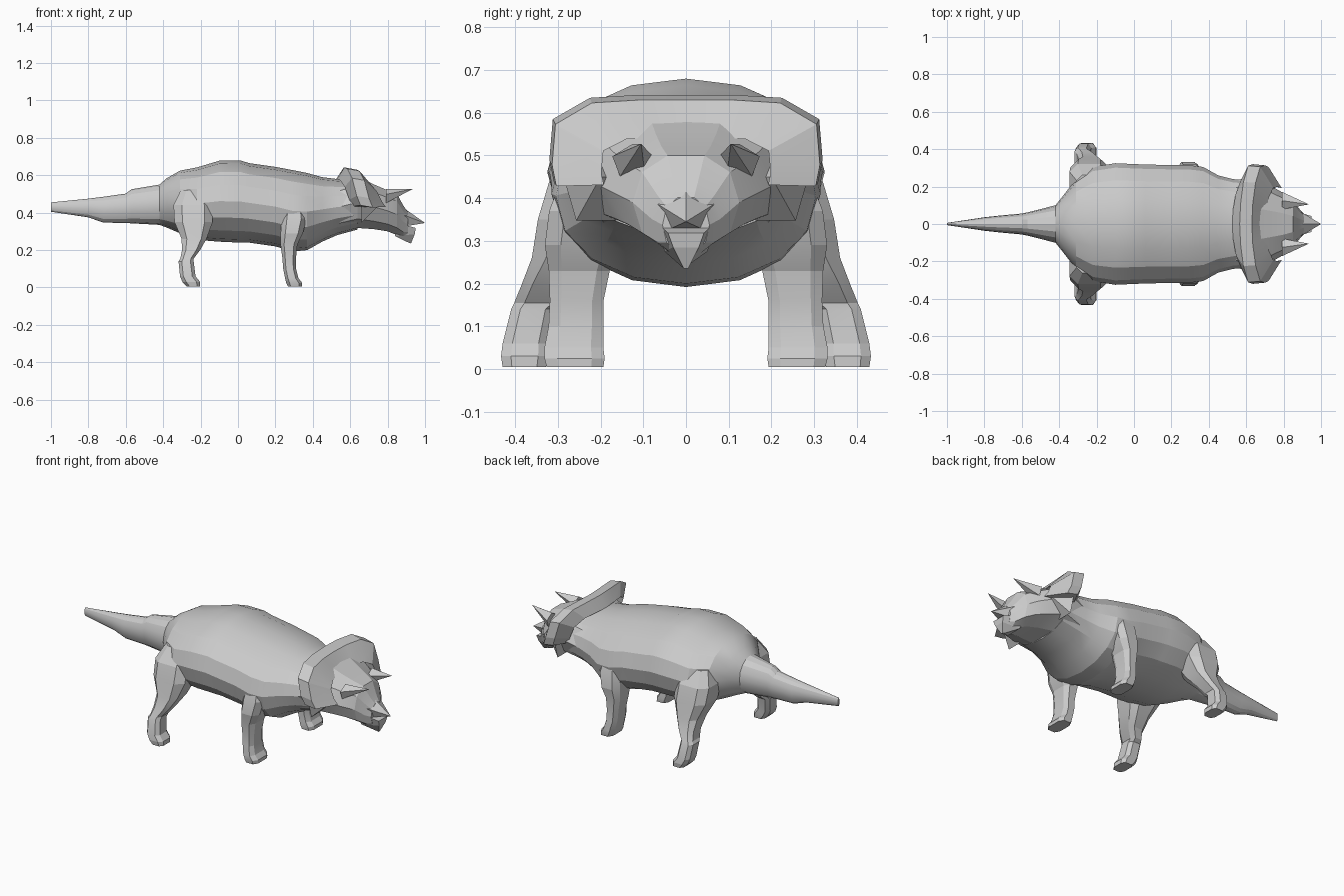
import bpy, bmesh, math
from mathutils import Vector


def finish(name, bm, angle=20):
    bmesh.ops.recalc_face_normals(bm, faces=bm.faces)
    me = bpy.data.meshes.new(name)
    bm.to_mesh(me)
    bm.free()
    ob = bpy.data.objects.new(name, me)
    bpy.context.collection.objects.link(ob)
    bpy.ops.object.select_all(action='DESELECT')
    ob.select_set(True)
    bpy.context.view_layer.objects.active = ob
    bpy.ops.object.shade_smooth_by_angle(angle=math.radians(angle))
    return ob


def skin(name, rings, angle=20):
    """Bridge closed rings of points and cap both ends."""
    bm = bmesh.new()
    vs = [[bm.verts.new(p) for p in r] for r in rings]
    n = len(vs[0])
    for a, b in zip(vs, vs[1:]):
        for i in range(n):
            j = (i + 1) % n
            bm.faces.new((a[i], a[j], b[j], b[i]))
    bm.faces.new(vs[0])
    bm.faces.new(vs[-1])
    return finish(name, bm, angle)


def oval(n, power, phase=0.0):
    """Unit superellipse."""
    pts = []
    for i in range(n):
        t = 2 * math.pi * (i + phase) / n
        c, s = math.cos(t), math.sin(t)
        pts.append((math.copysign(abs(c) ** (2 / power), c),
                    math.copysign(abs(s) ** (2 / power), s)))
    return pts


def loft_x(name, sections, n=16, power=2.1, angle=20):
    """Sections are (x, top z, bottom z, half width)."""
    rings = [[(x, hw * u, (t + b) / 2 + (t - b) / 2 * v) for u, v in oval(n, power)]
             for x, t, b, hw in sections]
    return skin(name, rings, angle)


def leg(name, sections, side):
    """Sections are (z, back x, front x, inner y, outer y)."""
    rings = [[((a + b) / 2 + (b - a) / 2 * u, side * ((i + o) / 2 + (o - i) / 2 * v), z)
              for u, v in oval(8, 3.2, 0.5)] for z, a, b, i, o in sections]
    return skin(name, rings, 15)


def spike(name, base, tip, ry, rz, sides=5):
    """Horn with an oval base in the yz plane."""
    bm = bmesh.new()
    top = bm.verts.new(tip)
    ring = [bm.verts.new(Vector(base) + Vector((0, ry * u, rz * v)))
            for u, v in oval(sides, 2, sides / 4)]
    for i in range(sides):
        bm.faces.new((ring[i], ring[(i + 1) % sides], top))
    bm.faces.new(ring)
    return finish(name, bm, 10)


# Tail, trunk and neck
loft_x("body_and_tail", [
    (-1.00, .455, .405, .006), (-.80, .475, .375, .036), (-.72, .485, .347, .045),
    (-.60, .502, .345, .056), (-.57, .525, .343, .062), (-.42, .55, .335, .10),
    (-.38, .585, .32, .15), (-.31, .625, .29, .24), (-.22, .642, .255, .305),
    (-.10, .678, .245, .325), (.01, .68, .24, .32), (.06, .665, .24, .318),
    (.20, .645, .22, .315), (.29, .628, .192, .315), (.37, .612, .20, .305),
    (.45, .59, .245, .26), (.53, .58, .28, .24), (.64, .57, .31, .23)])

# Head narrowing towards the muzzle
loft_x("head", [
    (.54, .57, .29, .235), (.64, .60, .312, .25), (.73, .555, .306, .205),
    (.80, .525, .295, .165), (.85, .505, .275, .125), (.885, .44, .262, .08),
    (.91, .405, .27, .055)], n=10, power=2.2, angle=12)

# Bony collar: back root, two rim edges, front root
half = [(.31, .44, .69), (.32, .49, .67), (.312, .585, .645),
        (.225, .635, .62), (.11, .642, .605)]
arch = half + [(0, .642, .60)] + [(-y, z, x) for y, z, x in reversed(half)]
skin("neck_frill", [[(x - .075, y * .74, .42 + (z - .42) * .72),
                     (x - .035, y, z),
                     (x + .03, y * .98, z - .012),
                     (x + .10, y * .62, .42 + (z - .42) * .55)] for y, z, x in arch], 12)

# Horns, brow ridges and cheek spikes, mirrored
for s, side in ((1, "left"), (-1, "right")):
    spike(f"brow_horn_{side}", (.79, s * .125, .485), (.935, s * .105, .527), .05, .042)
    spike(f"cheek_spike_{side}", (.66, s * .21, .42), (.765, s * .20, .45), .08, .09)

    # Front leg with the toe reaching forward
    leg(f"front_leg_{side}", [
        (.005, .265, .345, .19, .33), (.025, .255, .345, .187, .335),
        (.05, .25, .325, .19, .335), (.10, .24, .312, .19, .325),
        (.16, .235, .312, .19, .322), (.23, .225, .32, .175, .325),
        (.29, .225, .35, .15, .335), (.37, .23, .37, .14, .325),
        (.46, .25, .35, .14, .29)], s)

    # Hind leg splayed outwards
    leg(f"hind_leg_{side}", [
        (.005, -.275, -.20, .325, .432), (.03, -.30, -.20, .32, .436),
        (.06, -.312, -.225, .32, .432), (.14, -.32, -.235, .305, .412),
        (.155, -.31, -.235, .285, .405), (.20, -.302, -.20, .26, .387),
        (.26, -.305, -.165, .20, .365), (.35, -.345, -.13, .14, .352),
        (.44, -.35, -.13, .12, .325), (.52, -.31, -.16, .12, .265)], s)

# Nose horn and hooked beak
spike("nose_horn", (.865, 0, .375), (1.0, 0, .345), .085, .065)
skin("beak", [[(.84, .075, .35), (.84, -.075, .35), (.95, -.042, .318), (.95, .042, .318)],
              [(.84, .05, .275), (.84, -.05, .275), (.945, -.03, .285), (.945, .03, .285)],
              [(.905, .005, .243), (.905, -.005, .243), (.925, -.005, .235), (.925, .005, .235)]], 10)
